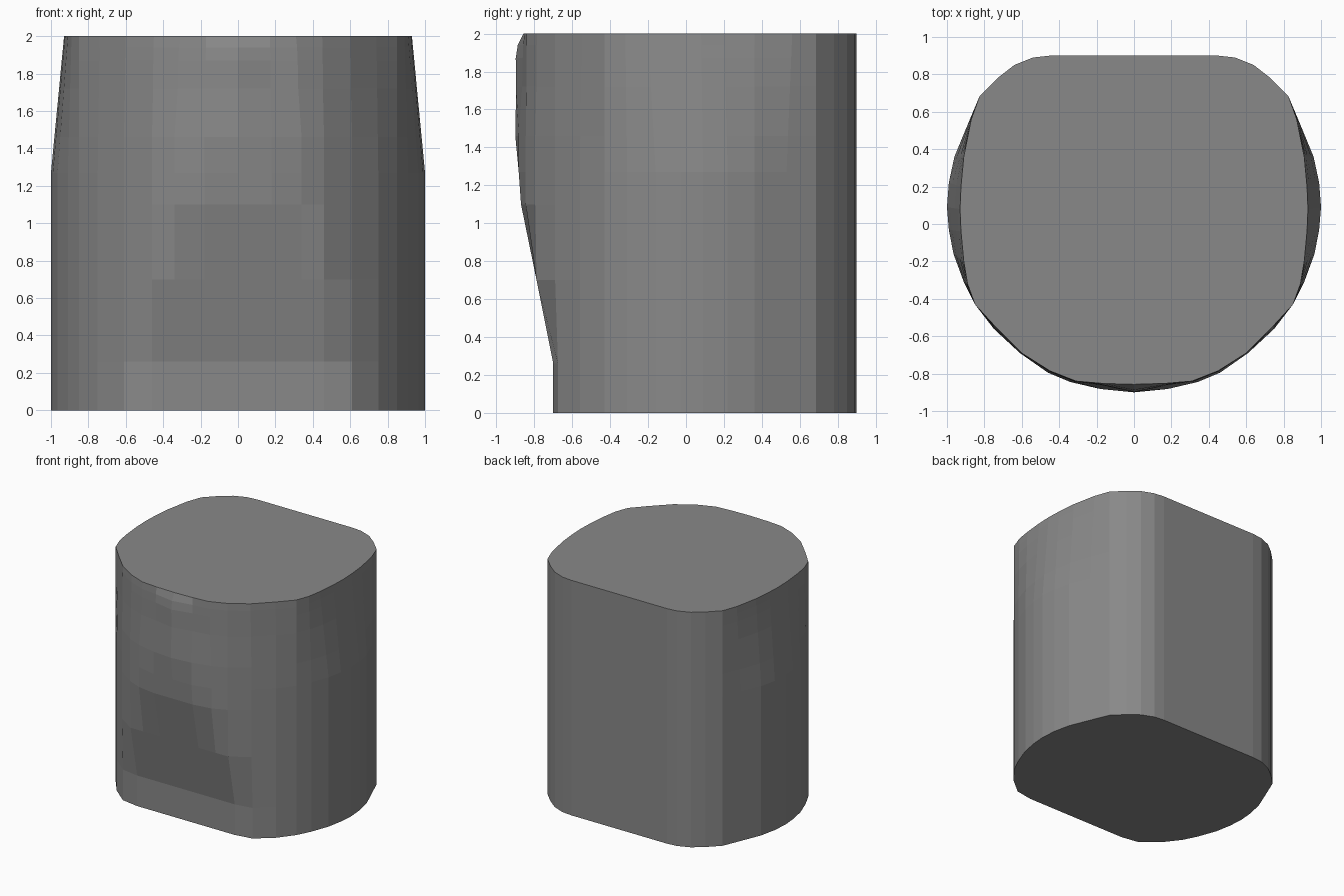
import bpy, bmesh

# Right half outline from back to front: (x, y) at full width, (x, y) at the top rim
HALF = [
    ((0.45, 0.90), (0.45, 0.90)), ((0.54, 0.89), (0.54, 0.89)),
    ((0.64, 0.85), (0.64, 0.85)), ((0.73, 0.78), (0.73, 0.78)),
    ((0.825, 0.685), (0.825, 0.685)), ((0.89, 0.53), (0.87, 0.56)),
    ((0.96, 0.36), (0.91, 0.36)), ((0.99, 0.22), (0.925, 0.20)),
    ((1.00, 0.09), (0.93, 0.08)), ((0.99, -0.03), (0.925, -0.04)),
    ((0.965, -0.16), (0.91, -0.20)), ((0.91, -0.31), (0.89, -0.32)),
    ((0.85, -0.43), (0.85, -0.43)), ((0.75, -0.56), (0.74, -0.55)),
    ((0.61, -0.69), (0.60, -0.69)), ((0.46, -0.795), (0.45, -0.785)),
    ((0.34, -0.845), (0.31, -0.84)), ((0.18, -0.882), (0.17, -0.852)),
    ((0.00, -0.90), (0.00, -0.857)),
]
# Height, front depth limit, side taper, front taper, centre front taper (0..1)
LEVELS = [
    (0.00, 0.70, 0, 0, 0), (0.26, 0.70, 0, 0, 0), (0.70, 0.788, 0, 0, 0),
    (1.10, 0.87, 0, 0, 0), (1.27, 0.882, 0, 0, 0), (1.46, 0.90, 0.26, 0, 0),
    (1.72, 0.90, 0.62, 0.6, 0.1), (1.87, 0.90, 0.82, 0.7, 0.05),
    (1.94, 0.90, 0.92, 0.8, 0.3), (2.00, 0.90, 1, 1, 1),
]


def outline(limit, side, front, centre):
    half = []
    for i, (wide, rim) in enumerate(HALF):
        t = side if i < 14 else centre if i == 18 else front
        x, y = (a + (b - a) * t for a, b in zip(wide, rim))
        # The flattened front keeps softened corners
        soft = 0.025 if i == 14 else 0
        half.append((x, max(y, soft - limit)))
    return half + [(-x, y) for x, y in reversed(half[:-1])]


# Faceted body lofted through the levels
bm = bmesh.new()
rings = [[bm.verts.new((x, y, level[0])) for x, y in outline(*level[1:])]
         for level in LEVELS]
n = len(rings[0])
for low, high in zip(rings, rings[1:]):
    for i in range(n):
        j = (i + 1) % n
        bm.faces.new((low[i], low[j], high[j], high[i]))
# Flat top and bottom
bm.faces.new(rings[0])
bm.faces.new(rings[-1])
bmesh.ops.recalc_face_normals(bm, faces=bm.faces)
mesh = bpy.data.meshes.new("torso_block")
bm.to_mesh(mesh)
bm.free()

# Dark grey surface
dark = bpy.data.materials.new("dark_grey")
dark.diffuse_color = (0.25, 0.25, 0.25, 1)
mesh.materials.append(dark)
bpy.context.collection.objects.link(bpy.data.objects.new("torso_block", mesh))
